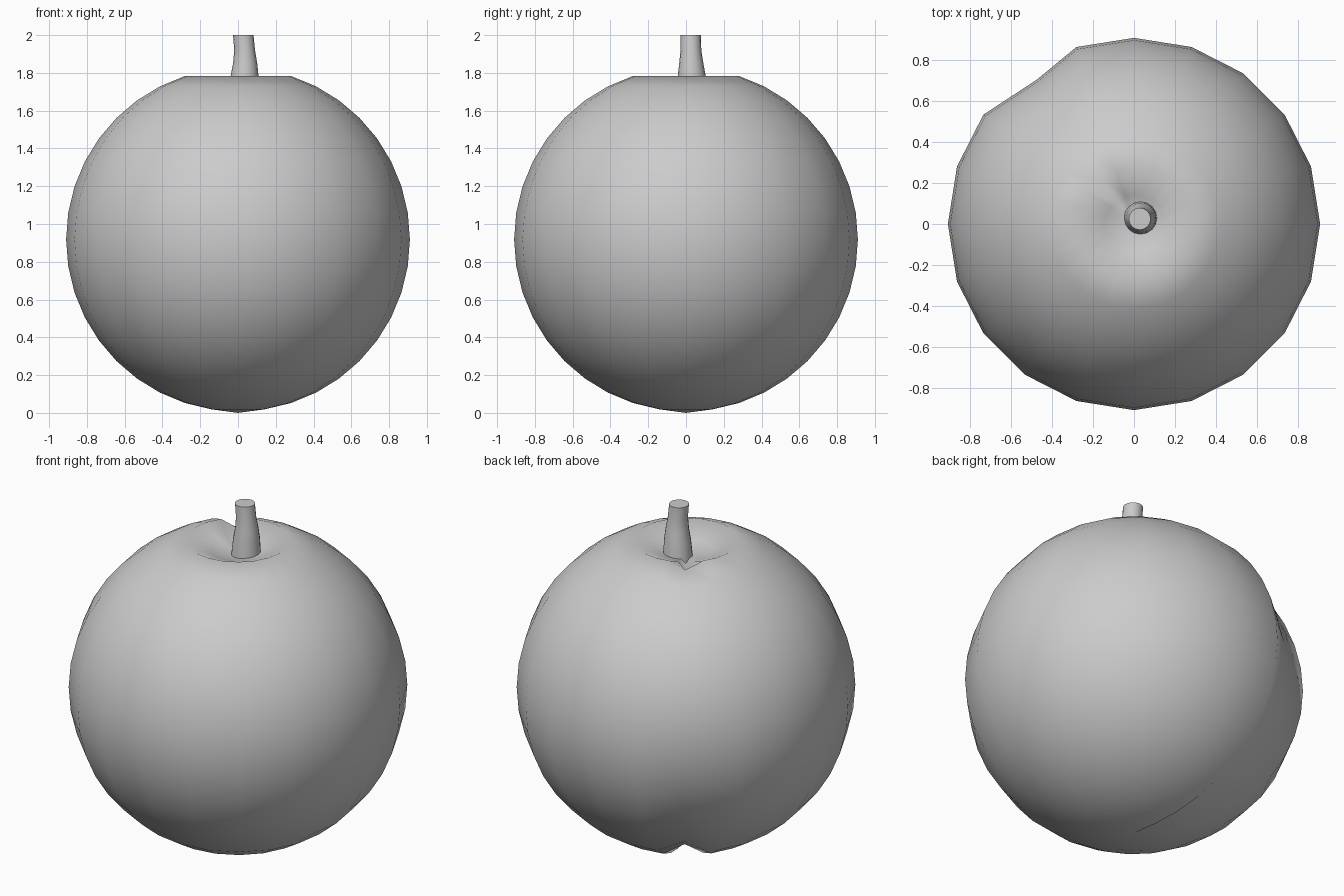
import bpy, bmesh, math
from mathutils import Vector

if "Cube" in bpy.data.objects:
    bpy.data.objects.remove(bpy.data.objects["Cube"])

R, CZ, SEG, RINGS = 0.91, 0.918, 20, 20


def make_object(name, bm):
    bmesh.ops.recalc_face_normals(bm, faces=bm.faces)
    me = bpy.data.meshes.new(name)
    bm.to_mesh(me)
    bm.free()
    ob = bpy.data.objects.new(name, me)
    bpy.context.collection.objects.link(ob)
    return ob


# Fruit body: sphere with a sunken crown and one meridian pressed in as a seam
bm = bmesh.new()
bmesh.ops.create_uvsphere(bm, u_segments=SEG, v_segments=RINGS, radius=R)
seam = math.radians(126)
for v in bm.verts:
    rho = math.hypot(v.co.x, v.co.y)
    az = math.atan2(v.co.y, v.co.x)
    top = v.co.z > 0
    on_seam = rho > 0.01 and abs(az - seam) < 0.1
    if rho < 0.01:
        v.co.z = 1.69 - CZ if top else -CZ
    elif rho < 0.2 and top:
        v.co.z = 1.72 - CZ
    if on_seam:
        v.co *= 0.935
        a = math.radians(124)
        v.co.x, v.co.y = rho * 0.935 * math.cos(a), rho * 0.935 * math.sin(a)
body = make_object("fruit_body", bm)
me = body.data
for p in me.polygons:
    p.use_smooth = True
# Round shading across the seam, as on the unpressed fruit
normals = []
for v in me.vertices:
    crown = v.co.z > 0 and math.hypot(v.co.x, v.co.y) < 0.32
    normals.append(v.normal.copy() if crown else v.co.normalized())
me.normals_split_custom_set_from_vertices(normals)
body.location.z = CZ

# Stem: tapered, slightly bent, flat cut on top
bm = bmesh.new()
N = 16
profile = [(0.032, 0.03, 1.68, 0.082), (0.035, 0.03, 1.79, 0.073),
           (0.038, 0.028, 1.85, 0.064), (0.035, 0.026, 1.92, 0.055),
           (0.028, 0.025, 2.0, 0.054)]
rings = [[bm.verts.new((x + r * math.cos(2 * math.pi * i / N),
                        y + r * math.sin(2 * math.pi * i / N), z))
          for i in range(N)] for x, y, z, r in profile]
for lo, hi in zip(rings, rings[1:]):
    for i in range(N):
        j = (i + 1) % N
        bm.faces.new((lo[i], lo[j], hi[j], hi[i])).smooth = True
bm.faces.new(rings[-1])
bm.faces.new(rings[0][::-1])
stem = make_object("stem", bm)
bpy.context.view_layer.objects.active = stem
stem.select_set(True)
bpy.ops.object.shade_smooth_by_angle(angle=math.radians(40))
